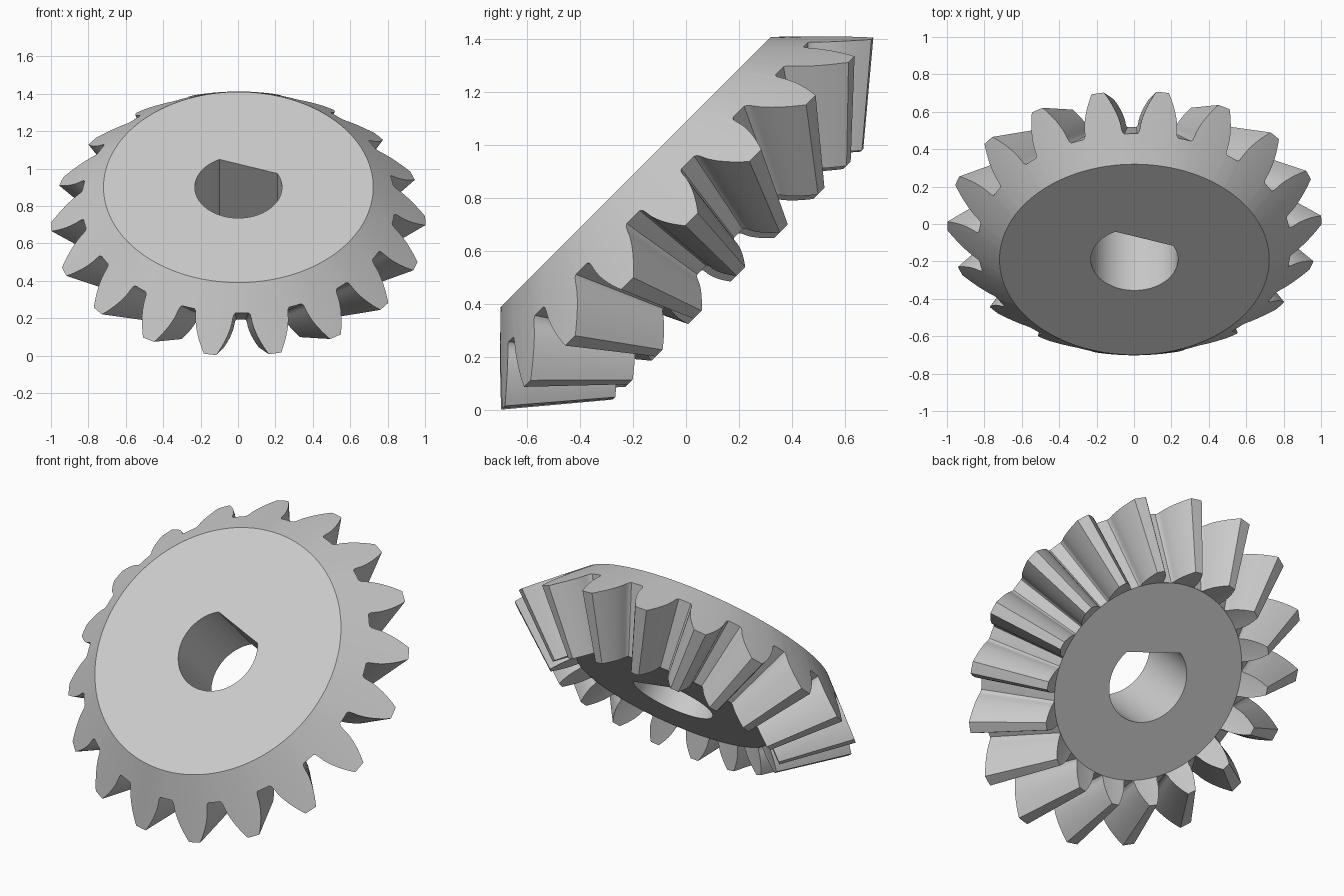
import bpy, bmesh, math
from mathutils import Matrix, Vector

if "Cube" in bpy.data.objects:
    bpy.data.objects.remove(bpy.data.objects["Cube"], do_unlink=True)

# Gear proportions
TEETH = 18
PITCH = 2 * math.pi / TEETH
PHASE = math.radians(1.3)
APEX = -0.334                 # height of the cone apex on the gear axis
TOE = 0.673                   # toe size relative to the heel
TIP_R, ROOT_R, PITCH_R = 1.0, 0.838, 0.9145
HEEL_SUM = 1.495              # radius + height along the heel cone
FACE_R, FACE_W = 0.721, 0.771
BORE_R, FLAT_DIST, FLAT_ANGLE = 0.233, 0.166, math.radians(71)
PRESSURE = math.radians(20)


def involute(a):
    return math.tan(a) - a


def half_angle(r):
    """Half the tooth angle at radius r, from an involute on the heel cone."""
    base = PITCH_R * math.cos(PRESSURE)
    a = math.acos(min(1, base / r))
    return math.sqrt(2) * (0.0673 + involute(PRESSURE) - involute(a))


# Half tooth profile as (angle from tooth centre, radius)
base_r = PITCH_R * math.cos(PRESSURE) + 0.001
STEPS = 8
half = [(0, TIP_R)]
for i in range(STEPS + 1):
    r = TIP_R + (base_r - TIP_R) * i / STEPS
    half.append((half_angle(r), r))
half += [(math.radians(7), 0.845), (math.radians(7.6), ROOT_R), (PITCH / 2, ROOT_R)]


def tooth_radius(angle):
    a = (angle - PHASE) % PITCH
    a = min(a, PITCH - a)
    for (a0, r0), (a1, r1) in zip(half, half[1:]):
        if a <= a1:
            return r0 + (r1 - r0) * (a - a0) / (a1 - a0)
    return ROOT_R


def bore_radius(angle):
    c = math.cos(angle - FLAT_ANGLE)
    return min(BORE_R, FLAT_DIST / c) if c > 0.01 else BORE_R


# All section angles, including the two corners of the bore flat
angles = []
for t in range(TEETH):
    centre = t * PITCH + PHASE
    angles += [centre + a for a, r in half]
    angles += [centre - a for a, r in half[1:-1]]
corner = math.acos(FLAT_DIST / BORE_R)
angles += [FLAT_ANGLE - corner, FLAT_ANGLE + corner]
angles = sorted(a % (2 * math.pi) for a in angles)


def to_toe(r, w):
    return r * TOE, APEX + (w - APEX) * TOE


# Sweep a closed section around the axis
bm = bmesh.new()
rings = []
for a in angles:
    r, b = tooth_radius(a), bore_radius(a)
    heel = (r, HEEL_SUM - r)
    toe_root = to_toe(ROOT_R - 0.001, HEEL_SUM - ROOT_R + 0.001)
    section = [(b, FACE_W), (FACE_R, FACE_W), heel, to_toe(*heel),
               toe_root, (b, toe_root[1])]
    rings.append([bm.verts.new((p * math.cos(a), p * math.sin(a), w)) for p, w in section])
for k, ring in enumerate(rings):
    nxt = rings[(k + 1) % len(rings)]
    for j in range(len(ring)):
        m = (j + 1) % len(ring)
        bm.faces.new((ring[j], ring[m], nxt[m], nxt[j]))
bmesh.ops.recalc_face_normals(bm, faces=bm.faces)

# Tilt the axis halfway between front and up
bm.transform(Matrix.Translation(Vector((0.002, 0.355, 0.355))) @ Matrix.Rotation(math.pi / 4, 4, 'X'))
mesh = bpy.data.meshes.new("bevel_gear")
bm.to_mesh(mesh)
bm.free()
gear = bpy.data.objects.new("bevel_gear", mesh)
bpy.context.collection.objects.link(gear)

# Plain grey metal
GREY = (0.6, 0.6, 0.6, 1)
mat = bpy.data.materials.new("plain_grey")
mat.use_nodes = True
mat.diffuse_color = GREY
mat.node_tree.nodes["Principled BSDF"].inputs["Base Color"].default_value = GREY
mesh.materials.append(mat)

bpy.context.view_layer.objects.active = gear
gear.select_set(True)
bpy.ops.object.shade_smooth_by_angle(angle=math.radians(30))
